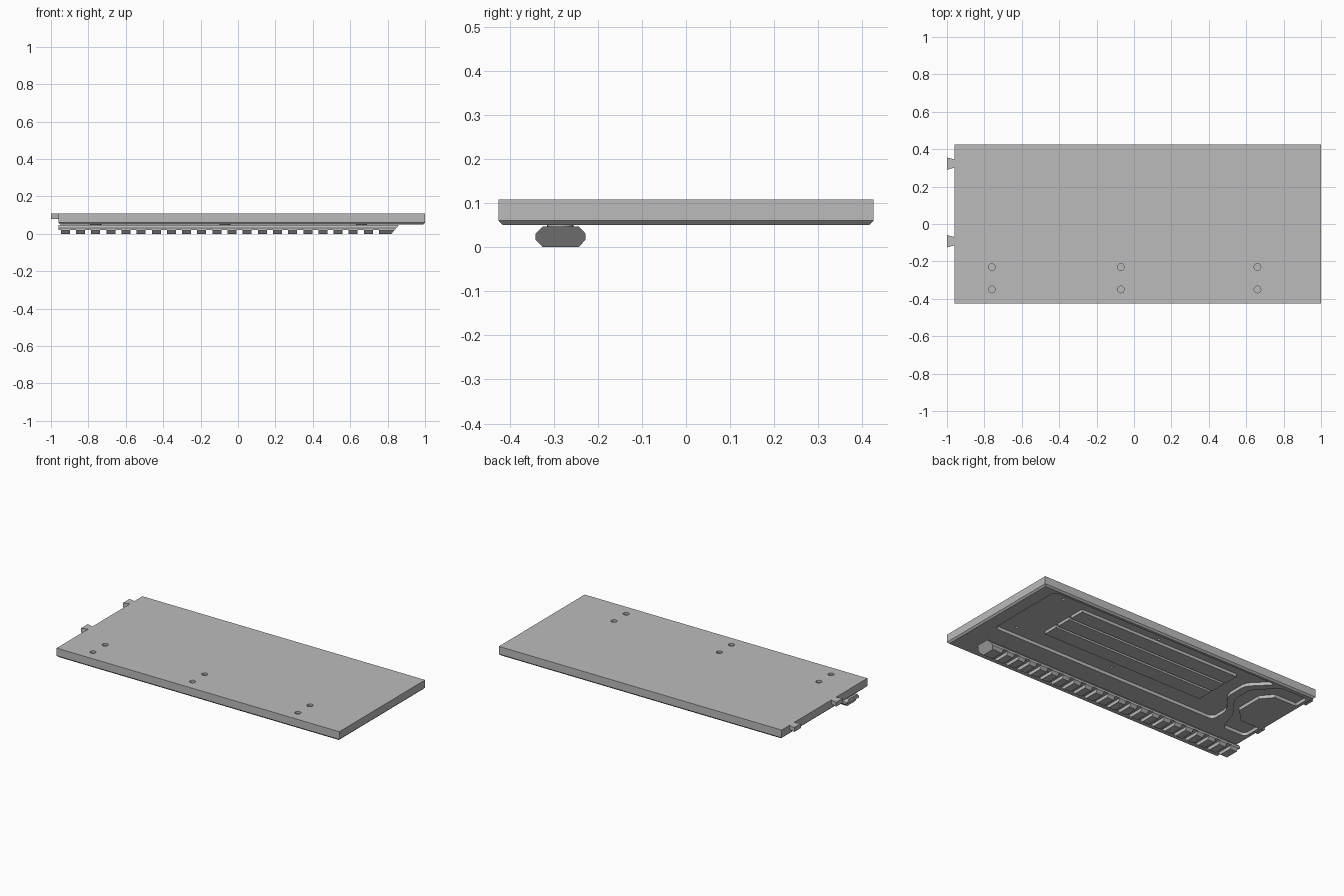
import bpy, bmesh
from math import pi
from mathutils import Matrix

cube = bpy.data.objects.get("Cube")
if cube:
    bpy.data.objects.remove(cube, do_unlink=True)

grey = bpy.data.materials.new("plain grey")
grey.use_nodes = True
COLOUR = (0.5, 0.5, 0.5, 1)
grey.diffuse_color = COLOUR
grey.node_tree.nodes["Principled BSDF"].inputs["Base Color"].default_value = COLOUR


def finish(name, bm):
    bmesh.ops.recalc_face_normals(bm, faces=bm.faces)
    mesh = bpy.data.meshes.new(name)
    bm.to_mesh(mesh)
    bm.free()
    mesh.materials.append(grey)
    obj = bpy.data.objects.new(name, mesh)
    bpy.context.collection.objects.link(obj)
    return obj


def prism(name, outline, z0, z1, radius=0):
    """Extrude a plan outline upward, optionally rounding its corners."""
    bm = bmesh.new()
    bm.faces.new([bm.verts.new((x, y, z0)) for x, y in outline])
    if radius:
        bmesh.ops.bevel(bm, geom=bm.verts[:], offset=radius, segments=4,
                        profile=0.5, affect='VERTICES')
    geom = bmesh.ops.extrude_face_region(bm, geom=bm.faces[:])["geom"]
    moved = [v for v in geom if isinstance(v, bmesh.types.BMVert)]
    bmesh.ops.translate(bm, verts=moved, vec=(0, 0, z1 - z0))
    return finish(name, bm)


def box(name, x0, x1, y0, y1, z0, z1):
    return prism(name, [(x0, y0), (x1, y0), (x1, y1), (x0, y1)], z0, z1)


def cylinders(name, points, radius, z0, z1):
    bm = bmesh.new()
    for x, y in points:
        bmesh.ops.create_cone(bm, cap_ends=True, segments=20, radius1=radius,
                              radius2=radius, depth=z1 - z0,
                              matrix=Matrix.Translation((x, y, (z0 + z1) / 2)))
    return finish(name, bm)


def cut(target, cutter):
    """Subtract the cutter, then discard it."""
    cutter.hide_render = True
    mod = target.modifiers.new("cut", 'BOOLEAN')
    mod.operation = 'DIFFERENCE'
    mod.solver = 'EXACT'
    mod.object = cutter
    bpy.context.view_layer.objects.active = target
    bpy.ops.object.modifier_apply(modifier=mod.name)
    bpy.data.objects.remove(cutter, do_unlink=True)


BOTTOM, TOP, FLOOR = 0.05, 0.108, 0.07

# Main plate with a chamfered lower rim
plate = box("plate", -0.96, 1.0, -0.425, 0.425, BOTTOM, TOP)
bm = bmesh.new()
bm.from_mesh(plate.data)
rim = [e for e in bm.edges if all(v.co.z < BOTTOM + 0.001 for v in e.verts)]
bmesh.ops.bevel(bm, geom=rim, offset=0.01, segments=1, affect='EDGES')
bm.to_mesh(plate.data)
bm.free()

# Large underside pocket and the smaller one beside the tabs
cut(plate, prism("pocket_cutter",
                 [(0.91, -0.12), (-0.67, -0.12), (-0.67, 0), (-0.57, 0.13),
                  (-0.57, 0.28), (-0.69, 0.4), (0.91, 0.4)], 0.02, FLOOR, 0.03))
cut(plate, prism("end_pocket_cutter",
                 [(-0.93, -0.15), (-0.77, -0.15), (-0.72, 0), (-0.62, 0.13),
                  (-0.62, 0.26), (-0.74, 0.39), (-0.93, 0.39)], 0.02, FLOOR, 0.025))

# Screw holes on top and small pin holes in the pocket floor
screws = [(x, y) for x in (-0.76, -0.07, 0.66) for y in (-0.23, -0.35)]
cut(plate, cylinders("screw_cutter", screws, 0.018, 0.095, 0.13))
pins = [(x, y) for x in (0.8, 0.11) for y in (-0.06, 0.345)]
cut(plate, cylinders("pin_cutter", pins, 0.009, 0.06, 0.085))

# Long ribs in the large pocket
for i in range(3):
    y = 0.005 + i * 0.112
    box(f"pocket_rib_{i + 1}", -0.47, 0.65, y, y + 0.097, BOTTOM + 0.002, FLOOR + 0.002)

# Raised pad in the end pocket
prism("end_pad", [(-0.94, -0.03), (-0.8, -0.03), (-0.72, 0.05),
                  (-0.72, 0.22), (-0.78, 0.29), (-0.94, 0.29)], BOTTOM, FLOOR + 0.002)

# Dovetail tabs on the end
for i, y in enumerate((-0.092, 0.323)):
    prism(f"dovetail_tab_{i + 1}",
          [(-1, y - 0.033), (-0.955, y - 0.021), (-0.955, y + 0.021), (-1, y + 0.033)],
          0.08, TOP)

# Toothed rail: octagonal section with a sloping nose
section = [(-0.325, 0), (-0.243, 0), (-0.228, 0.017), (-0.228, 0.031),
           (-0.243, 0.047), (-0.325, 0.047), (-0.341, 0.031), (-0.341, 0.017)]
bm = bmesh.new()
tail = [bm.verts.new((-0.96, y, z)) for y, z in section]
nose = [bm.verts.new((0.82 + 0.85 * z, y, z)) for y, z in section]
bm.faces.new(tail)
bm.faces.new(nose)
for i in range(len(section)):
    j = (i + 1) % len(section)
    bm.faces.new((tail[i], tail[j], nose[j], nose[i]))
rail = finish("toothed_rail", bm)

# Notches between the teeth
bm = bmesh.new()
for i in range(22):
    size = Matrix.Diagonal((0.033, 0.2, 0.04, 1))
    place = Matrix.Translation((-0.9635 + i * 0.081, -0.285, 0))
    bmesh.ops.create_cube(bm, size=1, matrix=place @ size)
cut(rail, finish("notch_cutter", bm))

# Spacers joining the rail to the plate
cylinders("rail_spacers", [(x, -0.285) for x in (-0.76, -0.07, 0.66)], 0.03, 0.04, 0.055)
